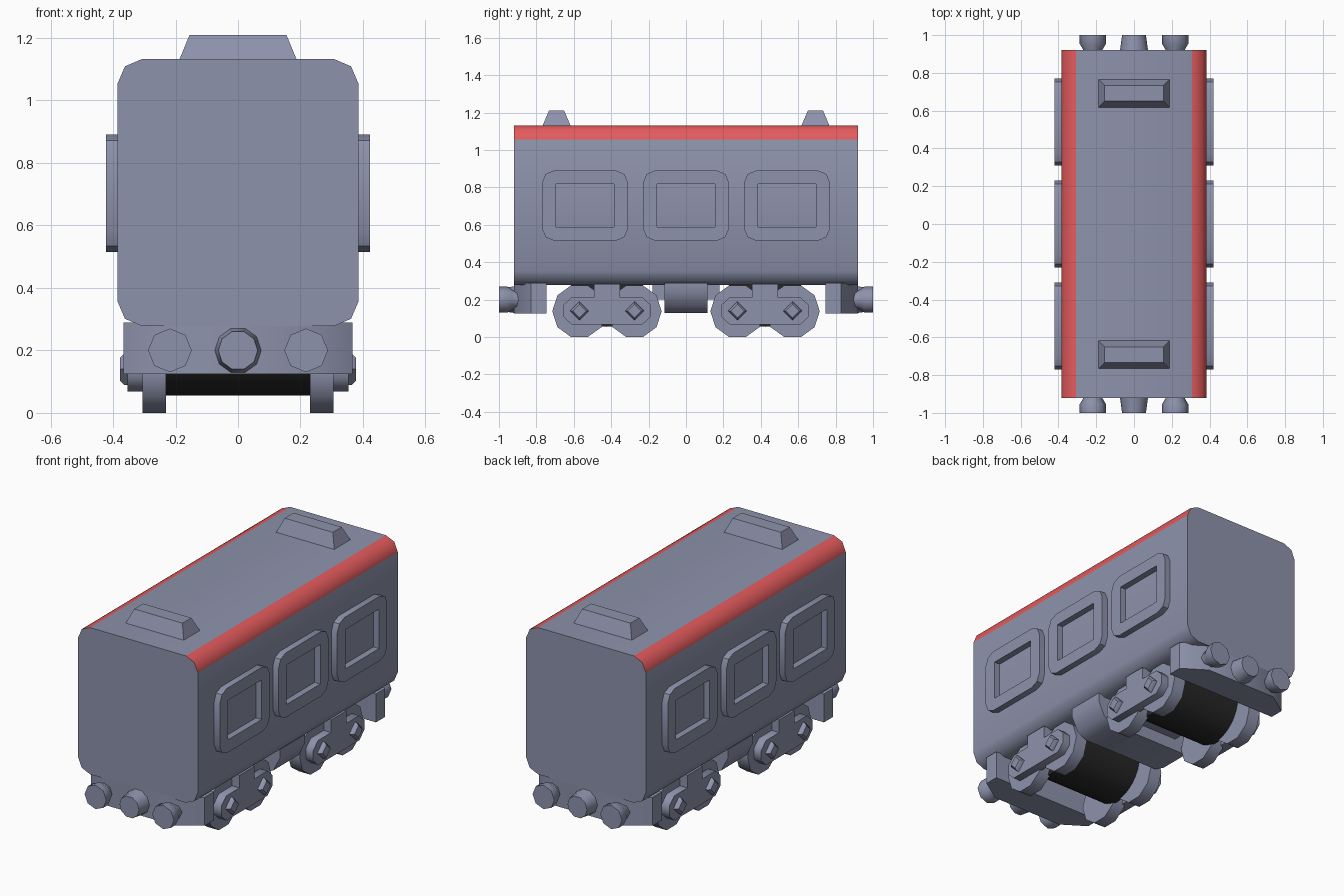
import bpy, bmesh, math

cube = bpy.data.objects.get("Cube")
if cube:
    bpy.data.objects.remove(cube, do_unlink=True)


def material(name, rgb):
    m = bpy.data.materials.new(name)
    m.use_nodes = True
    m.diffuse_color = (*rgb, 1)
    m.node_tree.nodes["Principled BSDF"].inputs["Base Color"].default_value = (*rgb, 1)
    return m


GREY = material("blue_grey_paint", (0.27, 0.29, 0.41))
RED = material("red_trim", (0.78, 0.105, 0.11))
DARK = material("dark_underside", (0.02, 0.02, 0.02))

# Places a section point (u, v) at distance w along each axis
PLACE = {
    "x": lambda u, v, w: (w, u, v),
    "y": lambda u, v, w: (u, w, v),
    "z": lambda u, v, w: (u, v, w),
}


def finish(name, bm, mats, smooth=50):
    bmesh.ops.recalc_face_normals(bm, faces=bm.faces)
    mesh = bpy.data.meshes.new(name)
    bm.to_mesh(mesh)
    bm.free()
    for m in mats:
        mesh.materials.append(m)
    ob = bpy.data.objects.new(name, mesh)
    bpy.context.collection.objects.link(ob)
    bpy.ops.object.select_all(action="DESELECT")
    ob.select_set(True)
    bpy.context.view_layer.objects.active = ob
    bpy.ops.object.shade_smooth_by_angle(angle=math.radians(smooth))
    return ob


def loft(name, axis, sections, mat=GREY):
    """Join equal-length sections, given as (distance, points), into a capped solid."""
    bm = bmesh.new()
    rings = [[bm.verts.new(PLACE[axis](u, v, w)) for u, v in pts] for w, pts in sections]
    n = len(rings[0])
    for a, b in zip(rings, rings[1:]):
        for i in range(n):
            j = (i + 1) % n
            bm.faces.new((a[i], a[j], b[j], b[i]))
    bm.faces.new(rings[0])
    bm.faces.new(rings[-1])
    return finish(name, bm, [mat])


def ngon(cu, cv, r, n):
    return [(cu + r * math.cos(math.tau * i / n), cv + r * math.sin(math.tau * i / n))
            for i in range(n)]


def rounded_rect(cu, cv, hu, hv, c):
    """Rectangle whose corners are each cut by three points, in corner order."""
    pts = []
    for su, sv in ((1, 1), (-1, 1), (-1, -1), (1, -1)):
        corner = [(hu, hv - c), (hu - 0.3 * c, hv - 0.3 * c), (hu - c, hv)]
        if su * sv < 0:
            corner.reverse()
        pts += [(cu + su * u, cv + sv * v) for u, v in corner]
    return pts


# Body shell with red shoulder strips
section = rounded_rect(0, 0.705, 0.385, 0.427, 0.077)
body = loft("body", "y", [(-0.92, section), (0.92, section)])
body.data.materials.append(RED)
for f in body.data.polygons:
    if abs(f.normal.y) < 0.5 and f.center.z > 1.06 and abs(f.center.x) > 0.2:
        f.material_index = 1


# Raised window frames
def window(name, side, y):
    bm = bmesh.new()
    z, base, top = 0.703, side * 0.38, side * 0.422
    outer = rounded_rect(y, z, 0.23, 0.188, 0.065)
    inner = [(y + a * 0.155, z + b * 0.115) for a, b in ((1, 1), (-1, 1), (-1, -1), (1, -1))]
    o0, o1, i0, i1 = ([bm.verts.new((w, u, v)) for u, v in pts]
                      for pts, w in ((outer, base), (outer, top), (inner, base), (inner, top)))
    for k in range(12):
        j = (k + 1) % 12
        bm.faces.new((o0[k], o0[j], o1[j], o1[k]))
    for k in range(4):
        j = (k + 1) % 4
        bm.faces.new((i0[k], i0[j], i1[j], i1[k]))
        for o, i in ((o0, i0), (o1, i1)):
            bm.faces.new((i[k], o[3 * k], o[3 * k + 1], o[3 * k + 2]))
            bm.faces.new((i[k], o[3 * k + 2], o[3 * j], i[j]))
    finish(name, bm, [GREY], 35)


for side, label in ((1, "left"), (-1, "right")):
    for k, y in enumerate((-0.54, 0, 0.54)):
        window(f"{label}_window_frame_{k + 1}", side, y)


# Underfloor tank
def box(hu, hv, cv=0):
    return [(-hu, cv - hv), (hu, cv - hv), (hu, cv + hv), (-hu, cv + hv)]


tank = [(-0.35, 0.29), (-0.35, 0.24), (-0.31, 0.16), (-0.25, 0.128),
        (0.25, 0.128), (0.31, 0.16), (0.35, 0.24), (0.35, 0.29)]
loft("underfloor_tank", "y", [(-0.115, tank), (0.115, tank)])
loft("floor_beam", "z", [(0.2, box(0.2, 0.18)), (0.29, box(0.2, 0.18))])

for end, label in ((-1, "front"), (1, "back")):
    # Roof vent
    c = end * 0.692
    loft(f"{label}_roof_vent", "z", [(1.12, box(0.192, 0.079, c)), (1.21, box(0.155, 0.041, c))])

    # Buffer beam, angled back at its corners
    beam = [(u, end * v) for u, v in ((-0.367, 0.745), (-0.367, 0.83), (-0.23, 0.92),
                                      (0.23, 0.92), (0.367, 0.83), (0.367, 0.745))]
    loft(f"{label}_buffer_beam", "z", [(0.125, beam), (0.29, beam)])

    # Buffers and coupler
    for x, side in ((0.218, "left"), (-0.218, "right")):
        loft(f"{label}_{side}_buffer", "y",
             [(end * d, ngon(x, 0.2, r, 8))
              for d, r in ((0.88, 0.048), (0.925, 0.052), (0.955, 0.07), (1, 0.07))])
    loft(f"{label}_coupler", "y",
         [(end * 0.9, ngon(0, 0.2, 0.077, 10)), (end * 1, ngon(0, 0.2, 0.063, 10))])

    # Bogie: dark drum, wheels, side plates and axle caps
    c = end * 0.4225
    drum = ngon(c, 0.25, 0.195, 32)
    loft(f"{label}_bogie_drum", "x", [(-0.24, drum), (0.24, drum)], DARK)
    half = [(0.07, 0.285), (0.07, 0.212), (0.19, 0.212), (0.235, 0.17),
            (0.235, 0.11), (0.19, 0.068)]
    plate = [(c + u, v) for u, v in half] + [(c - u, v) for u, v in reversed(half)]
    for s, side in ((1, "left"), (-1, "right")):
        loft(f"{label}_{side}_bogie_plate", "x", [(s * 0.29, plate), (s * 0.353, plate)])
        for k in (-1, 1):
            y = c + k * 0.1475
            which = "fore" if k < 0 else "aft"
            wheel = ngon(y, 0.138, 0.145, 10)
            loft(f"{label}_{side}_{which}_wheel", "x", [(s * 0.23, wheel), (s * 0.306, wheel)])
            loft(f"{label}_{side}_{which}_axle_cap", "x",
                 [(s * 0.34, ngon(y, 0.14, 0.05, 4)), (s * 0.365, ngon(y, 0.14, 0.05, 4)),
                  (s * 0.378, ngon(y, 0.14, 0.036, 4))])
